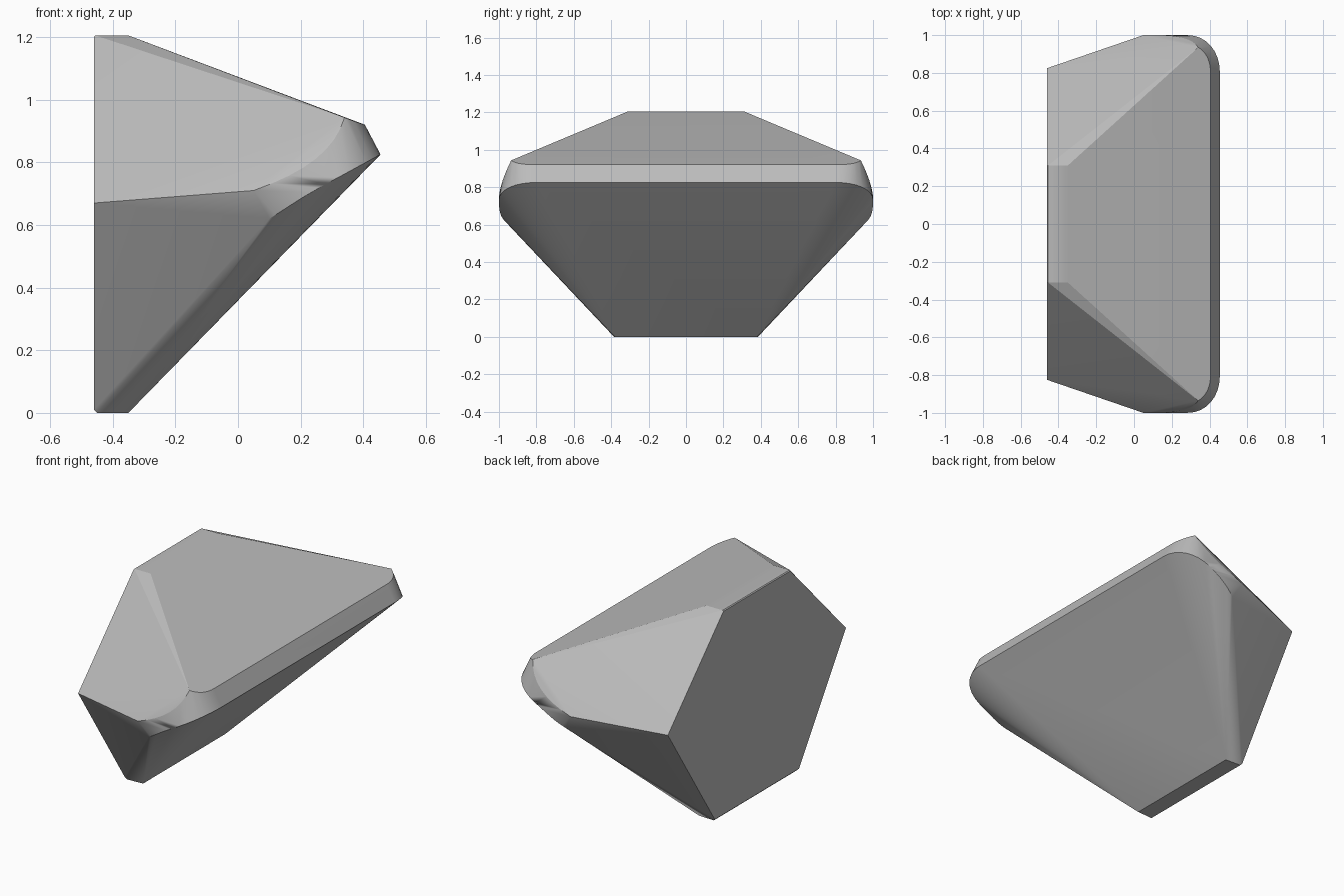
import bpy, bmesh, math
from mathutils import Vector
from mathutils.geometry import interpolate_bezier

default_cube = bpy.data.objects.get("Cube")
if default_cube:
    bpy.data.objects.remove(default_cube, do_unlink=True)


def make_material(name, colour):
    material = bpy.data.materials.new(name)
    material.use_nodes = True
    material.diffuse_color = colour
    material.node_tree.nodes["Principled BSDF"].inputs["Base Color"].default_value = colour
    return material


def rounded_edge(start, handle_a, handle_b, end, steps=9):
    """Points along one curved edge of the rim."""
    return interpolate_bezier(Vector(start), Vector(handle_a),
                              Vector(handle_b), Vector(end), steps)


# Corners of the flat mounting side, with its narrow top and bottom ledges
half = [Vector(corner) for corner in (
    (-.46, .31, 1.2), (-.455, .31, 1.205), (-.35, .31, 1.205),
    (-.46, .825, .67),
    (-.46, .39, .01), (-.45, .385, 0), (-.35, .38, 0),
)]

# Upper edge of the rim: round the corner, then sweep down the end
half += rounded_edge((.405, .8, .92), (.405, .86, .92),
                     (.385, .91, .925), (.34, .935, .943))
half += rounded_edge((.34, .935, .943), (.31, .985, .84),
                     (.22, 1.005, .77), (.05, 1, .71))

# Lower edge of the rim
half += rounded_edge((.455, .8, .825), (.455, .91, .825),
                     (.39, 1, .79), (.28, 1, .73))
half += rounded_edge((.28, 1, .73), (.22, 1, .7),
                     (.15, 1, .65), (.1, .97, .62))

# Wrap both mirrored halves in one faceted solid
bm = bmesh.new()
for point in half:
    for side in (-1, 1):
        bm.verts.new((point.x, point.y * side, point.z))
bmesh.ops.remove_doubles(bm, verts=bm.verts, dist=.0005)
bmesh.ops.convex_hull(bm, input=bm.verts)
loose = [vert for vert in bm.verts if not vert.link_faces]
bmesh.ops.delete(bm, geom=loose, context="VERTS")
bmesh.ops.dissolve_limit(bm, angle_limit=math.radians(1),
                         verts=bm.verts, edges=bm.edges)
bmesh.ops.recalc_face_normals(bm, faces=bm.faces)

mesh = bpy.data.meshes.new("faceted_body")
bm.to_mesh(mesh)
bm.free()
mesh.materials.append(make_material("plain grey", (.5, .5, .5, 1)))

body = bpy.data.objects.new("faceted_body", mesh)
bpy.context.collection.objects.link(body)

# Soft shading round the rim, crisp creases between the large facets
bpy.ops.object.select_all(action="DESELECT")
body.select_set(True)
bpy.context.view_layer.objects.active = body
bpy.ops.object.shade_smooth_by_angle(angle=math.radians(22))
weighted = body.modifiers.new("weighted_normals", "WEIGHTED_NORMAL")
weighted.keep_sharp = True
